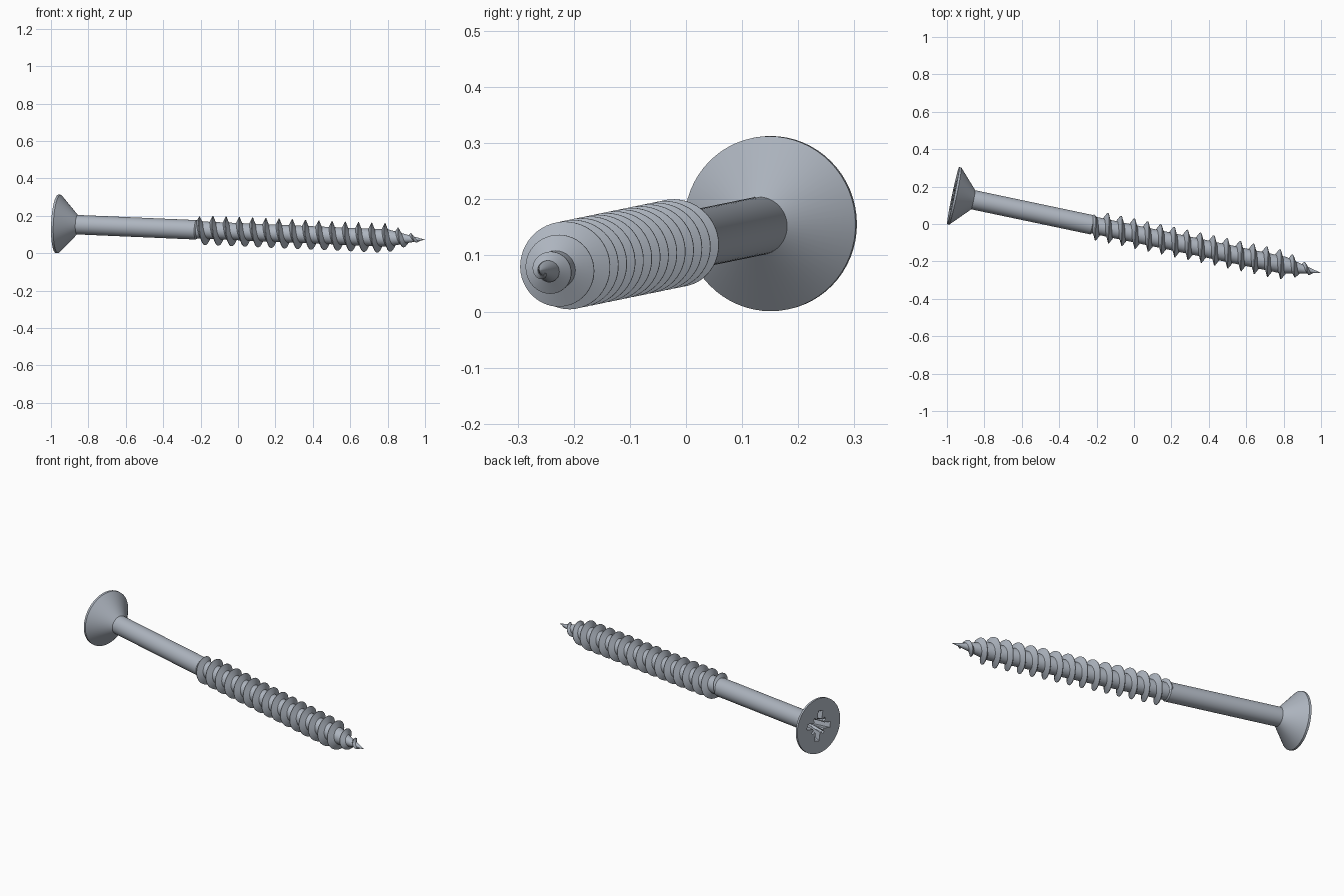
import bpy, bmesh
from math import sin, cos, pi, radians
from mathutils import Vector, Matrix

cube = bpy.data.objects.get("Cube")
if cube:
    bpy.data.objects.remove(cube, do_unlink=True)

# Screw axis: local +X runs from the head face to the tip
HEAD = Vector((-0.967, 0.152, 0.157))
TIP = Vector((1.0, -0.262, 0.072))
LENGTH = (TIP - HEAD).length
ax = (TIP - HEAD).normalized()
ay = Vector((0, 0, 1)).cross(ax).normalized()
az = ax.cross(ay)
PLACE = Matrix.Translation(HEAD) @ Matrix((ax, ay, az)).transposed().to_4x4()

SHANK_R, CORE_R, CREST_R = 0.052, 0.046, 0.079
THREAD_START, TAPER_START, THREAD_END = 0.75, 1.79, 1.98
PITCH, SEGMENTS = 0.0724, 64

steel = bpy.data.materials.new("steel_grey")
steel.use_nodes = True
colour = (0.42, 0.46, 0.52, 1)
steel.diffuse_color = colour
steel.node_tree.nodes["Principled BSDF"].inputs["Base Color"].default_value = colour


def make(name, bm):
    bmesh.ops.recalc_face_normals(bm, faces=bm.faces)
    mesh = bpy.data.meshes.new(name)
    bm.to_mesh(mesh)
    bm.free()
    mesh.materials.append(steel)
    obj = bpy.data.objects.new(name, mesh)
    bpy.context.collection.objects.link(obj)
    obj.matrix_world = PLACE
    return obj


def smooth(obj):
    obj.data.shade_smooth()
    obj.data.set_sharp_from_angle(angle=radians(30))


def lathe(name, profile):
    """Closed solid turned about local X from (distance, radius) points."""
    bm = bmesh.new()
    rings = []
    for s, r in profile:
        rings.append([bm.verts.new((s, r * cos(2 * pi * i / SEGMENTS), r * sin(2 * pi * i / SEGMENTS)))
                      for i in range(SEGMENTS)])
    for a, b in zip(rings, rings[1:]):
        for i in range(SEGMENTS):
            j = (i + 1) % SEGMENTS
            bm.faces.new((a[i], a[j], b[j], b[i]))
    bm.faces.new(rings[0])
    bm.faces.new(rings[-1])
    return make(name, bm)


def bar_cutter(top, bottom, width, depth, angle):
    """Tapered bar across the axis, sunk from above the head face."""
    bm = bmesh.new()
    bmesh.ops.create_cube(bm, size=2)
    for v in bm.verts:
        deep = v.co.x > 0
        v.co = Vector((depth if deep else -0.02, v.co.y * width, v.co.z * (bottom if deep else top)))
    bm.transform(Matrix.Rotation(radians(angle), 4, "X"))
    return make("recess_cutter", bm)


# Countersunk head
head = lathe("head", [(0, 0.156), (0.012, 0.156), (0.11, SHANK_R), (0.14, SHANK_R)])

# Cross recess with finer diagonal slots and a tapered centre
ROLL = 12
cutters = [bar_cutter(0.093, 0.04, 0.016, 0.1, ROLL + a) for a in (0, 90)]
cutters += [bar_cutter(0.066, 0.03, 0.007, 0.07, ROLL + a) for a in (45, 135)]
cutters.append(lathe("recess_cutter", [(-0.02, 0.045), (0.095, 0.026)]))
for c in cutters:
    c.hide_render = True
    mod = head.modifiers.new("recess", "BOOLEAN")
    mod.operation, mod.solver, mod.object = "DIFFERENCE", "EXACT", c
bpy.context.view_layer.update()
baked = bpy.data.meshes.new_from_object(head.evaluated_get(bpy.context.evaluated_depsgraph_get()))
head.modifiers.clear()
head.data = baked
for c in cutters:
    bpy.data.objects.remove(c, do_unlink=True)
smooth(head)

# Plain shank, then the threaded core with its point
smooth(lathe("shank", [(0.13, SHANK_R), (0.76, SHANK_R), (0.768, CORE_R - 0.001)]))
smooth(lathe("core", [(0.75, CORE_R), (1.81, CORE_R), (LENGTH, 0.0005)]))


def core_radius(s):
    return CORE_R * min(1, max(0, (LENGTH - s) / (LENGTH - 1.81)))


def crest_radius(s):
    grow = min(1, (s - THREAD_START) / 0.036)
    fade = min(1, max(0, (THREAD_END - s) / (THREAD_END - TAPER_START)))
    core = core_radius(s)
    return core + 0.002 + (CREST_R - CORE_R - 0.002) * grow * fade ** 0.7


# Right-handed thread swept as a sharp triangular ridge
bm = bmesh.new()
steps = int((THREAD_END - THREAD_START) / PITCH * 48)
prev = None
for k in range(steps + 1):
    s = THREAD_START + (THREAD_END - THREAD_START) * k / steps
    t = pi / 2 + 2 * pi * (s - 0.776) / PITCH
    root, crest = core_radius(s) * 0.9, crest_radius(s)
    half = 0.019 * min(1, 0.35 + core_radius(s) / CORE_R)
    section = [(s - half, root), (s - 0.0015, crest), (s + 0.0015, crest), (s + half, root)]
    ring = [bm.verts.new((x, r * cos(t), r * sin(t))) for x, r in section]
    if prev:
        for i in range(4):
            j = (i + 1) % 4
            bm.faces.new((prev[i], prev[j], ring[j], ring[i]))
    else:
        bm.faces.new(ring)
    prev = ring
bm.faces.new(prev)
smooth(make("thread", bm))
